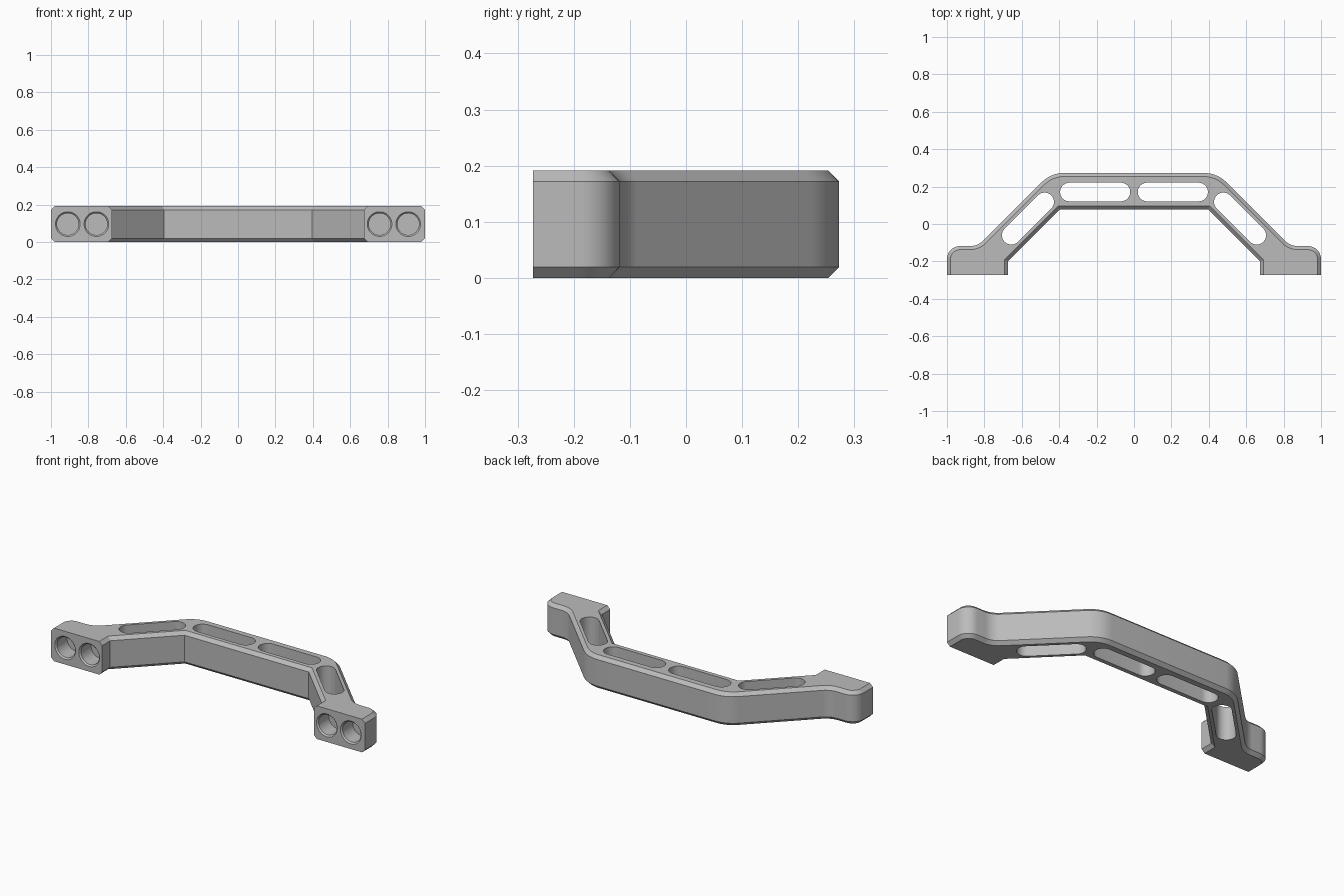
import bpy, bmesh, math
from mathutils import Vector, Matrix

cube = bpy.data.objects.get("Cube")
if cube:
    bpy.data.objects.remove(cube)

HEIGHT, CHAMFER, FRONT = 0.191, 0.019, -0.273

metal = bpy.data.materials.new("grey metal")
metal.use_nodes = True
GREY = (0.5, 0.5, 0.5, 1)
metal.diffuse_color = GREY
metal.node_tree.nodes["Principled BSDF"].inputs["Base Color"].default_value = GREY


def fillet(points, steps=8):
    """Replace every (x, y, radius) corner by an arc."""
    out = []
    for i, (x, y, r) in enumerate(points):
        p = Vector((x, y))
        if r == 0:
            out.append(p)
            continue
        a = (Vector(points[i - 1][:2]) - p).normalized()
        b = (Vector(points[(i + 1) % len(points)][:2]) - p).normalized()
        half = a.angle(b) / 2
        centre = p + (a + b).normalized() * (r / math.sin(half))
        start = p + a * (r / math.tan(half)) - centre
        end = p + b * (r / math.tan(half)) - centre
        sweep = start.angle_signed(end)
        for k in range(steps + 1):
            out.append(centre + Matrix.Rotation(-sweep * k / steps, 2) @ start)
    return out


def prism(bm, outline, z0, z1):
    base = bm.faces.new([bm.verts.new((p.x, p.y, z0)) for p in outline])
    top = bmesh.ops.extrude_face_region(bm, geom=[base])["geom"]
    bmesh.ops.translate(bm, vec=(0, 0, z1 - z0),
                        verts=[v for v in top if isinstance(v, bmesh.types.BMVert)])


def make_object(name, bm):
    bmesh.ops.recalc_face_normals(bm, faces=bm.faces)
    mesh = bpy.data.meshes.new(name)
    bm.to_mesh(mesh)
    bm.free()
    mesh.materials.append(metal)
    obj = bpy.data.objects.new(name, mesh)
    bpy.context.collection.objects.link(obj)
    return obj


# Handle outline: outer edge, foot, inner edge, then mirrored
half_outline = fillet([
    (0, 0.273, 0), (0.444, 0.273, 0.17), (0.835, -0.118, 0.1),
    (1, -0.118, 0.07), (1, FRONT, 0), (0.674, FRONT, 0),
    (0.674, -0.2, 0), (0.396, 0.078, 0), (0, 0.078, 0)])
right_side = half_outline[1:-1]
outline = right_side + [Vector((-p.x, p.y)) for p in reversed(right_side)]

bm = bmesh.new()
prism(bm, outline, 0, HEIGHT)

# Chamfer the top and bottom rims, except along the mounting faces
rims = [e for e in bm.edges
        if abs(e.verts[0].co.z - e.verts[1].co.z) < 1e-5
        and not all(abs(v.co.y - FRONT) < 1e-5 for v in e.verts)]
bmesh.ops.bevel(bm, geom=rims, offset=CHAMFER, segments=1, profile=0.5,
                affect='EDGES', clamp_overlap=False)
handle = make_object("handle", bm)


def slot(bm, a, b, r, steps=16):
    """Upright slot with round ends centred on a and b."""
    a, b = Vector(a), Vector(b)
    d = (b - a).normalized()
    points = []
    for centre, first in ((b, -90), (a, 90)):
        for k in range(steps + 1):
            t = math.radians(first + 180 * k / steps)
            points.append(centre + r * (d * math.cos(t) + Vector((-d.y, d.x)) * math.sin(t)))
    prism(bm, points, -0.1, HEIGHT + 0.1)


def bore(bm, x, y0, y1, r0, r1):
    """Round cutter along y, radius r0 at y0 and r1 at y1."""
    place = Matrix.Translation((x, (y0 + y1) / 2, HEIGHT / 2)) @ Matrix.Rotation(-math.pi / 2, 4, 'X')
    bmesh.ops.create_cone(bm, cap_ends=True, segments=40, radius1=r0, radius2=r1,
                          depth=y1 - y0, matrix=place)


# Lightening slots and blind mounting holes with countersunk mouths
slots, holes, mouths = bmesh.new(), bmesh.new(), bmesh.new()
for s in (-1, 1):
    slot(slots, (s * 0.07, 0.171), (s * 0.345, 0.171), 0.05)
    slot(slots, (s * 0.478, 0.118), (s * 0.656, -0.06), 0.05)
    for x in (0.757, 0.91):
        bore(holes, s * x, FRONT - 0.05, FRONT + 0.1, 0.058, 0.058)
        bore(mouths, s * x, FRONT - 0.01, FRONT + 0.01, 0.076, 0.056)

bpy.context.view_layer.objects.active = handle
for name, part in (("slot_cutter", slots), ("hole_cutter", holes), ("mouth_cutter", mouths)):
    cutter = make_object(name, part)
    cutter.hide_render = True
    cut = handle.modifiers.new(name, 'BOOLEAN')
    cut.object = cutter
    cut.solver = 'EXACT'
    bpy.ops.object.modifier_apply(modifier=name)
    bpy.data.objects.remove(cutter)

bpy.ops.object.select_all(action='DESELECT')
handle.select_set(True)
bpy.ops.object.shade_smooth_by_angle(angle=math.radians(30))
